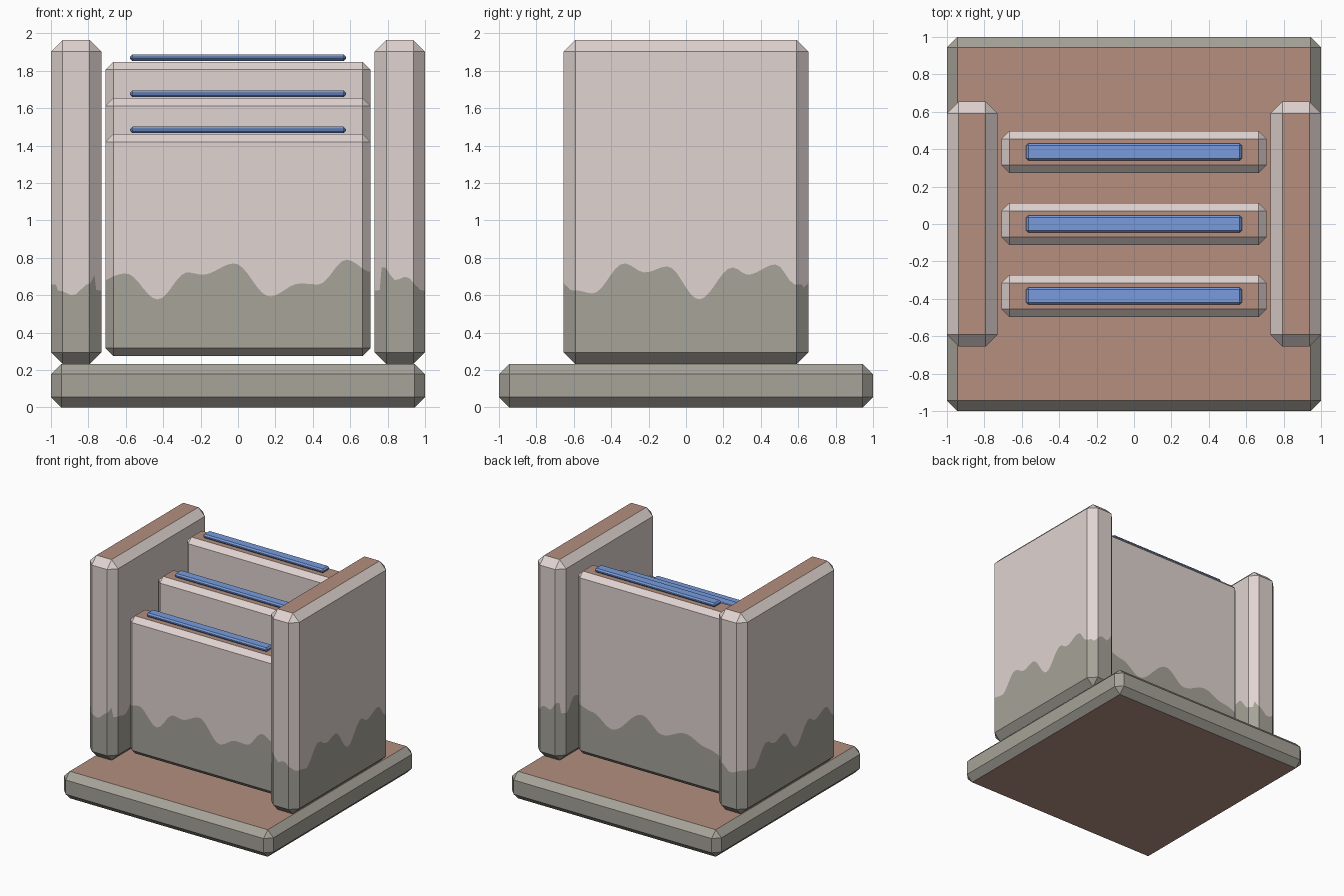
import bpy, bmesh, math
from mathutils import Vector

if "Cube" in bpy.data.objects:
    bpy.data.objects.remove(bpy.data.objects["Cube"])


def material(name, rgb):
    lin = [(c / 255 + 0.055) / 1.055 for c in rgb]
    m = bpy.data.materials.new(name)
    m.diffuse_color = [c ** 2.4 for c in lin] + [1.0]
    m.use_nodes = True
    m.node_tree.nodes["Principled BSDF"].inputs["Base Color"].default_value = m.diffuse_color
    return m


STONE = material("pale_stone", (224, 212, 208))
DAMP = material("grey_green", (166, 163, 153))
BROWN = material("brown_top", (181, 143, 127))
BLUE = material("blue", (120, 155, 219))

# Wavy height of the grey-green stain, as (position, height) points
FRONT = [(-.71, .695), (-.6, .717), (-.43, .578), (-.27, .722), (-.19, .71), (-.02, .77),
         (.17, .594), (.33, .663), (.43, .658), (.58, .79), (.71, .727)]
BACK = [(-.71, .62), (-.55, .66), (-.34, .73), (-.12, .66), (.07, .78), (.36, .58),
        (.55, .68), (.71, .72)]
SIDE = [(-.655, .63), (-.59, .626), (-.5, .61), (-.33, .77), (-.22, .722), (-.1, .754),
        (.07, .578), (.25, .749), (.33, .71), (.48, .765), (.585, .658), (.655, .658)]
ENDS = [(-1, .62), (-.96, .625), (-.88, .6), (-.8, .66), (-.73, .77),
        (.73, .745), (.78, .75), (.84, .68), (.9, .7), (.97, .64), (1, .65)]


def wave(points, p):
    if p <= points[0][0]:
        return points[0][1]
    for (a, ha), (b, hb) in zip(points, points[1:]):
        if p <= b:
            t = (1 - math.cos(math.pi * (p - a) / (b - a))) / 2
            return ha + (hb - ha) * t
    return points[-1][1]


def cut_stain(bm, lo, hi, height):
    # slice into thin upright columns, then cut each column along the wave
    for axis in (0, 1):
        n = int((hi[axis] - lo[axis]) / 0.025)
        for i in range(1, n):
            co, no = Vector((0, 0, 0)), Vector((0, 0, 0))
            co[axis] = lo[axis] + (hi[axis] - lo[axis]) * i / n
            no[axis] = 1
            bmesh.ops.bisect_plane(bm, geom=bm.verts[:] + bm.edges[:] + bm.faces[:],
                                   dist=1e-5, plane_co=co, plane_no=no)
    bm.normal_update()
    for f in [f for f in bm.faces if abs(f.normal.z) < 0.01]:
        n = f.normal.copy()
        along = n.cross(Vector((0, 0, 1)))
        ends = sorted((v.co.copy() for v in f.verts), key=lambda c: c.dot(along))
        a, b = ends[0], ends[-1]
        a.z, b.z = height(a.x, a.y), height(b.x, b.y)
        bmesh.ops.bisect_plane(bm, geom=[f] + f.edges[:] + f.verts[:], dist=1e-5,
                               plane_co=a, plane_no=(b - a).cross(n).normalized())


def block(name, lo, hi, chamfer, mats, height=None):
    """Chamfered box; mats = (upper sides, caps, stained lower sides)."""
    lo, hi = Vector(lo), Vector(hi)
    bm = bmesh.new()
    bmesh.ops.create_cube(bm, size=1)
    for v in bm.verts:
        v.co = Vector((hi[i] if v.co[i] > 0 else lo[i] for i in range(3)))
    bmesh.ops.bevel(bm, geom=bm.edges[:], offset=chamfer, segments=1,
                    profile=0.5, affect='EDGES')
    if height:
        cut_stain(bm, lo, hi, height)
    bm.normal_update()
    for f in bm.faces:
        if abs(f.normal.z) > 0.9:
            f.material_index = 1
        elif height and f.calc_center_median().z < 0.8:
            f.material_index = 2
    me = bpy.data.meshes.new(name)
    bm.to_mesh(me)
    bm.free()
    for m in mats:
        me.materials.append(m)
    ob = bpy.data.objects.new(name, me)
    bpy.context.collection.objects.link(ob)
    return ob


# Base slab
block("base", (-1, -1, 0), (1, 1, .233), .055, (DAMP, BROWN))


# Two side walls
def wall_height(x, y):
    if abs(y) > .62:
        return wave(ENDS, x)
    return wave(SIDE, y if x > -.9 else -y)


for name, x0, x1 in (("left_wall", -1, -.731), ("right_wall", .731, 1)):
    block(name, (x0, -.654, .233), (x1, .654, 1.965), .062, (STONE, BROWN, DAMP), wall_height)

# Three upright panels stepping up to the back, each with a blue strip
for name, y, top in (("front", -.385, 1.462), ("middle", 0, 1.655), ("back", .385, 1.848)):
    def panel_height(x, py, y=y):
        t = (py - y + .112) / .224
        return wave(FRONT, x) * (1 - t) + wave(BACK, x) * t

    block(name + "_panel", (-.708, y - .112, .275), (.708, y + .112, top), .042,
          (STONE, BROWN, DAMP), panel_height)
    block(name + "_strip", (-.577, y - .046, top + .005), (.577, y + .046, top + .039), .012,
          (BLUE, BLUE))
